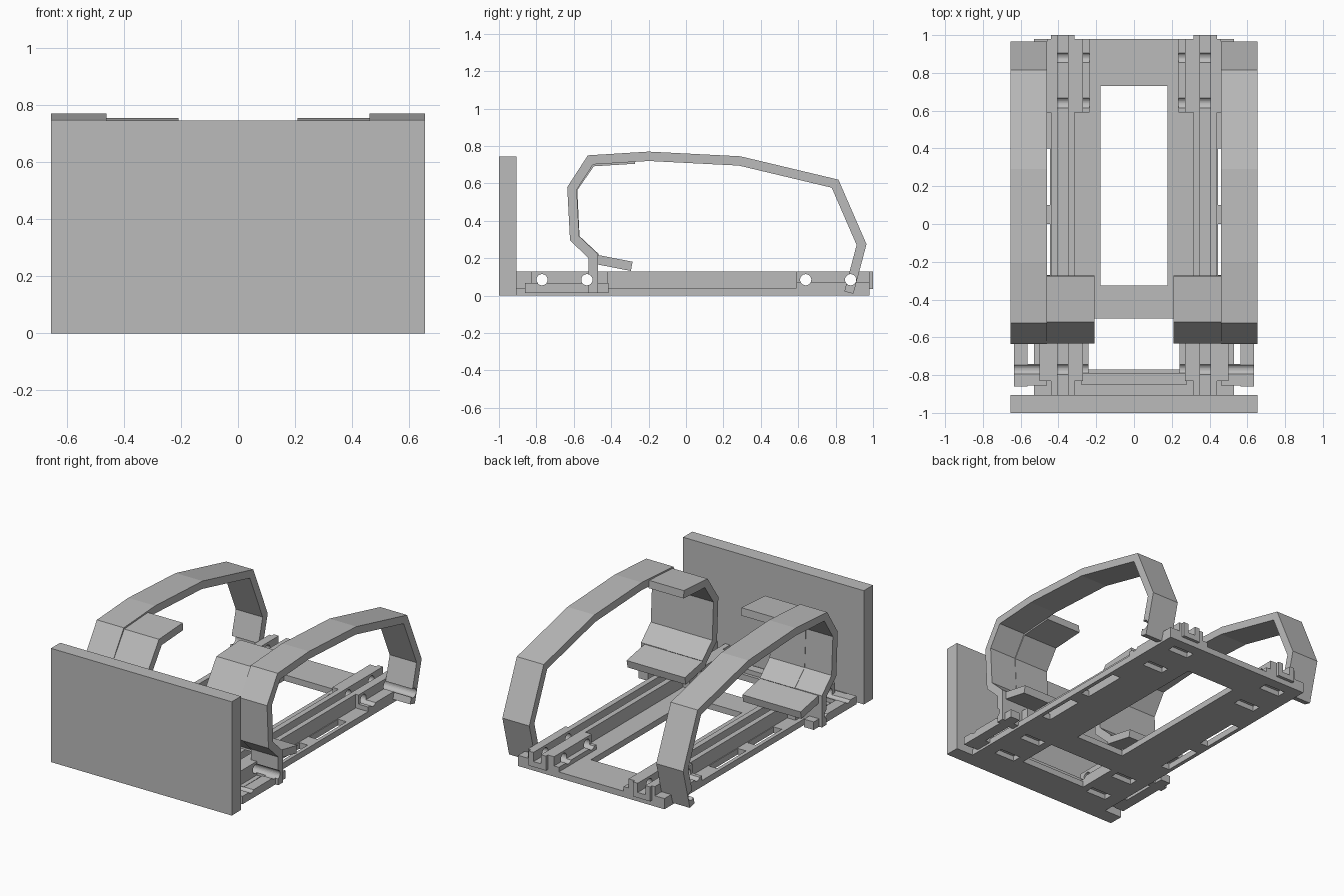
import bpy, bmesh, math
from mathutils import Vector, Matrix

if "Cube" in bpy.data.objects:
    bpy.data.objects.remove(bpy.data.objects["Cube"])

grey = bpy.data.materials.new("plain_grey")
grey.diffuse_color = (0.5, 0.5, 0.5, 1)
grey.use_nodes = True
grey.node_tree.nodes["Principled BSDF"].inputs["Base Color"].default_value = grey.diffuse_color


def finish(name, bm):
    bmesh.ops.recalc_face_normals(bm, faces=bm.faces[:])
    me = bpy.data.meshes.new(name)
    bm.to_mesh(me)
    bm.free()
    me.materials.append(grey)
    ob = bpy.data.objects.new(name, me)
    bpy.context.collection.objects.link(ob)
    return ob


def add_box(bm, x0, x1, y0, y1, z0, z1):
    size = Matrix.Diagonal((abs(x1 - x0), y1 - y0, z1 - z0, 1))
    mid = Matrix.Translation(((x0 + x1) / 2, (y0 + y1) / 2, (z0 + z1) / 2))
    bmesh.ops.create_cube(bm, size=1, matrix=mid @ size)


def box(name, *dims):
    bm = bmesh.new()
    add_box(bm, *dims)
    return finish(name, bm)


def prism(name, pts, move):
    """Extrude a closed outline by a vector."""
    bm = bmesh.new()
    face = bm.faces.new([bm.verts.new(p) for p in pts])
    out = bmesh.ops.extrude_face_region(bm, geom=[face])
    bmesh.ops.translate(bm, vec=move,
                        verts=[v for v in out["geom"] if isinstance(v, bmesh.types.BMVert)])
    return finish(name, bm)


def strip(name, path, x0, x1, thick=0.05):
    """Bent sheet: an outer (y, z) path thickened to its left, spanning x0..x1."""
    p = [Vector(q) for q in path]
    norms = []
    for a, b in zip(p, p[1:]):
        d = (b - a).normalized()
        norms.append(Vector((-d.y, d.x)))
    inner = []
    for i, q in enumerate(p):
        n0, n1 = norms[max(i - 1, 0)], norms[min(i, len(norms) - 1)]
        m = (n0 + n1).normalized()
        inner.append(q + m * thick / m.dot(n0))
    ring = p + inner[::-1]
    return prism(name, [(x0, q.x, q.y) for q in ring], (x1 - x0, 0, 0))


def cut(ob, cutter):
    mod = ob.modifiers.new("cut", 'BOOLEAN')
    mod.operation = 'DIFFERENCE'
    mod.solver = 'EXACT'
    mod.object = cutter
    bpy.context.view_layer.objects.active = ob
    bpy.ops.object.modifier_apply(modifier=mod.name)


# cross holes through rails, blocks and arm feet
bm = bmesh.new()
for y in (-0.77, -0.53, 0.64, 0.88):
    bmesh.ops.create_cone(bm, cap_ends=True, segments=24, radius1=0.03, radius2=0.03, depth=1.6,
                          matrix=Matrix.Translation((0, y, 0.085)) @ Matrix.Rotation(math.pi / 2, 4, 'Y'))
pin_cutter = finish("pin_hole_cutter", bm)
pin_cutter.hide_render = True

# openings in the base: main window, front window, edge slots, underside pockets
bm = bmesh.new()
add_box(bm, -0.178, 0.178, -0.325, 0.73, -0.1, 0.2)
add_box(bm, -0.24, 0.24, -0.77, -0.50, -0.1, 0.2)
for s in (1, -1):
    for y0, y1 in ((0.10, 0.40), (-0.27, 0.0)):
        add_box(bm, s * 0.445, s * 0.505, y0, y1, -0.1, 0.2)
    for y in (-0.77, -0.53, 0.64, 0.88):
        add_box(bm, s * 0.29, s * 0.44, y - 0.03, y + 0.03, -0.1, 0.034)
base_cutter = finish("base_cutter", bm)
base_cutter.hide_render = True

# front shield and base plate
box("front_plate", -0.655, 0.655, -1.0, -0.905, 0, 0.745)
base = box("base_plate", -0.53, 0.53, -0.906, 0.98, 0, 0.04)
cut(base, base_cutter)
box("front_crossbar", -0.28, 0.28, -0.85, -0.79, 0.035, 0.07)

arm_path = [(0.895, 0.01), (0.965, 0.275), (0.815, 0.62), (0.29, 0.745), (-0.2, 0.77),
            (-0.525, 0.75), (-0.635, 0.58), (-0.62, 0.295), (-0.52, 0.2), (-0.52, 0.015)]
panel_path = [(-0.275, 0.755), (-0.52, 0.74), (-0.632, 0.578), (-0.618, 0.295), (-0.50, 0.185)]
rail_outline = [(0.315, 0.035), (0.44, 0.035), (0.44, 0.13), (0.405, 0.13),
                (0.405, 0.07), (0.35, 0.07), (0.35, 0.13), (0.315, 0.13)]

for s, side in ((1, "right"), (-1, "left")):
    # grooved rail with stepped blocks at both ends
    drilled = [
        prism(side + "_rail", [(s * x, -0.906, z) for x, z in rail_outline], (0, 1.906, 0)),
        box(side + "_rear_flange_inner", s * 0.235, s * 0.316, 0.59, 0.98, 0.035, 0.07),
        box(side + "_rear_flange_outer", s * 0.439, s * 0.53, 0.59, 0.98, 0.035, 0.07),
        box(side + "_rear_block_inner", s * 0.27, s * 0.316, 0.59, 0.98, 0.035, 0.13),
        box(side + "_rear_block_outer", s * 0.439, s * 0.46, 0.59, 0.98, 0.035, 0.13),
        box(side + "_front_flange", s * 0.24, s * 0.316, -0.83, -0.42, 0.035, 0.07),
        box(side + "_front_block_inner", s * 0.27, s * 0.316, -0.83, -0.42, 0.035, 0.13),
        box(side + "_front_block_outer", s * 0.439, s * 0.50, -0.83, -0.42, 0.035, 0.13),
        # feet of the hoop
        box(side + "_foot_prong", s * 0.565, s * 0.635, -0.86, -0.415, 0.015, 0.067),
        box(side + "_foot_bridge", s * 0.46, s * 0.635, -0.855, -0.74, 0.015, 0.066),
        # long outer hoop
        strip(side + "_hoop", arm_path, s * 0.46, s * 0.655),
    ]
    for ob in drilled:
        cut(ob, pin_cutter)
    # wide inner panel and the lower lip
    strip(side + "_panel", panel_path, s * 0.208, s * 0.461)
    strip(side + "_lip", [(-0.50, 0.172), (-0.295, 0.132)], s * 0.208, s * 0.63)

for helper in (pin_cutter, base_cutter):
    bpy.data.objects.remove(helper)
